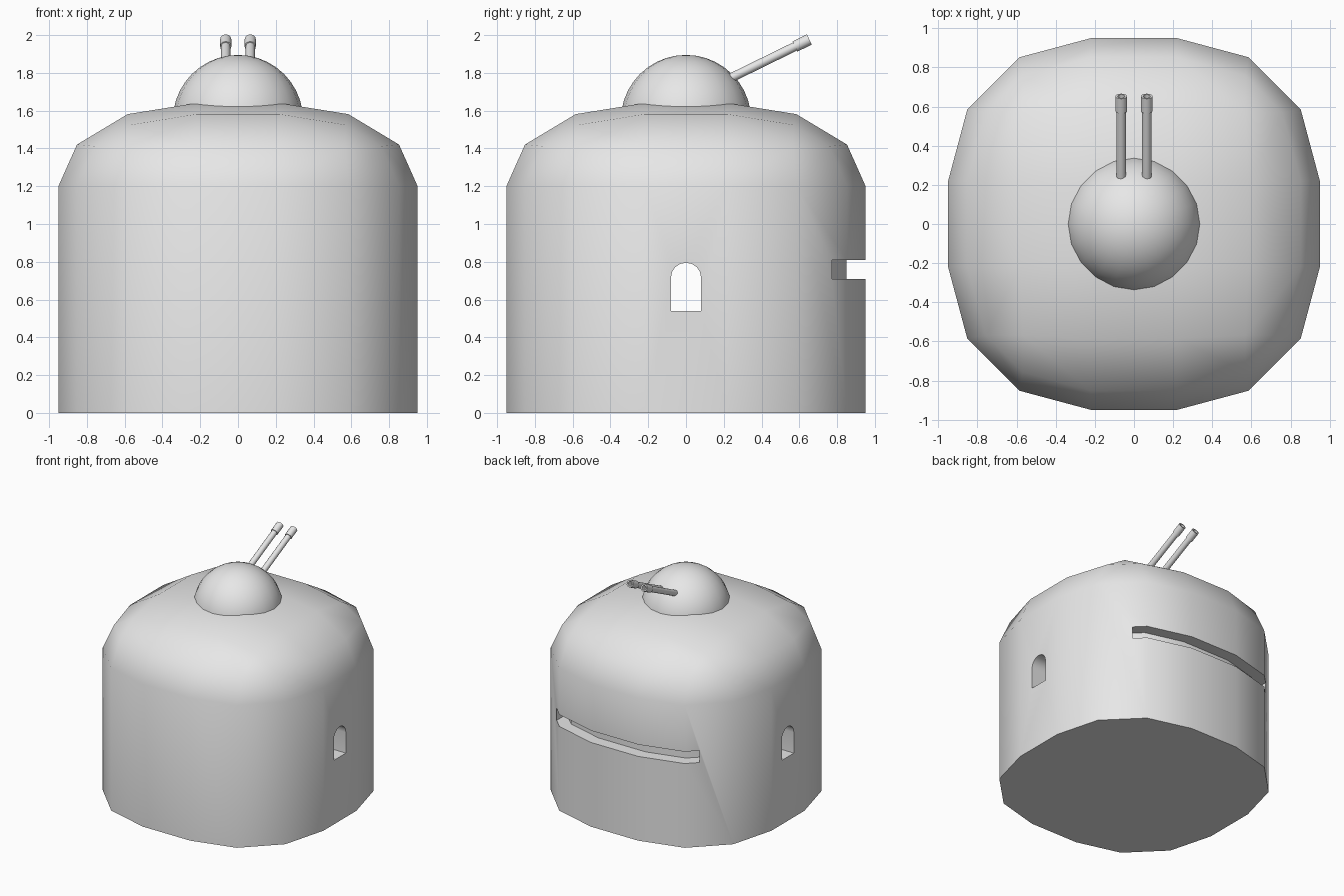
import bpy, bmesh, math
from mathutils import Vector

if "Cube" in bpy.data.objects:
    bpy.data.objects.remove(bpy.data.objects["Cube"], do_unlink=True)

grey = bpy.data.materials.new("plain grey")
grey.use_nodes = True
grey.diffuse_color = (0.8, 0.8, 0.8, 1)
grey.node_tree.nodes["Principled BSDF"].inputs["Base Color"].default_value = (0.8, 0.8, 0.8, 1)

HALF, ROUND, HEIGHT, SQUASH = 0.95, 0.73, 1.64, 0.6


def make_object(name, bm):
    bmesh.ops.recalc_face_normals(bm, faces=bm.faces)
    mesh = bpy.data.meshes.new(name)
    bm.to_mesh(mesh)
    bm.free()
    mesh.materials.append(grey)
    obj = bpy.data.objects.new(name, mesh)
    bpy.context.collection.objects.link(obj)
    return obj


def activate(obj):
    bpy.ops.object.select_all(action="DESELECT")
    obj.select_set(True)
    bpy.context.view_layer.objects.active = obj


def smooth(obj, degrees=45):
    activate(obj)
    bpy.ops.object.shade_smooth_by_angle(angle=math.radians(degrees))


def prism(name, points, sweep):
    bm = bmesh.new()
    face = bm.faces.new([bm.verts.new(p) for p in points])
    geom = bmesh.ops.extrude_face_region(bm, geom=[face])["geom"]
    bmesh.ops.translate(bm, vec=sweep, verts=[g for g in geom if isinstance(g, bmesh.types.BMVert)])
    return make_object(name, bm)


def cut(obj, cutter):
    cutter.hide_render = True
    mod = obj.modifiers.new("cut", "BOOLEAN")
    mod.operation, mod.solver, mod.object = "DIFFERENCE", "EXACT", cutter
    activate(obj)
    bpy.ops.object.modifier_apply(modifier=mod.name)
    bpy.data.objects.remove(cutter, do_unlink=True)


# Bunker body: box with broad three-step rounding on its top and corners
bm = bmesh.new()
bmesh.ops.create_cube(bm, size=2)
for v in bm.verts:
    v.co = (v.co.x * HALF, v.co.y * HALF, (v.co.z + 1) / 2 * HEIGHT / SQUASH)
edges = [e for e in bm.edges if max(v.co.z for v in e.verts) > 1]
bmesh.ops.bevel(bm, geom=edges, offset=ROUND, offset_type="OFFSET", segments=3,
                profile=0.5, affect="EDGES", clamp_overlap=False)
for v in bm.verts:
    v.co.z *= SQUASH
body = make_object("bunker_body", bm)

# Arched opening through both sides
arch = [(-2, 0.08, 0.54), (-2, -0.08, 0.54)]
for i in range(9):
    a = math.pi * (1 - i / 8)
    arch.append((-2, 0.08 * math.cos(a), 0.715 + 0.08 * math.sin(a)))
cut(body, prism("window_cutter", arch, (4, 0, 0)))

# Wrap-around slit across the back, following the wall
inner = HALF - ROUND
depth_radius = ROUND - 0.1
side = [(0.665, 0.64)]
for deg in (60, 90):
    a = math.radians(deg)
    side.append((inner + depth_radius * math.cos(a), inner + depth_radius * math.sin(a)))
plan = [(0.665, 1.2)] + side + [(-x, y) for x, y in reversed(side)] + [(-0.665, 1.2)]
cut(body, prism("slit_cutter", [(x, y, 0.71) for x, y in plan], (0, 0, 0.1)))
smooth(body)

# Turret dome
bm = bmesh.new()
bmesh.ops.create_uvsphere(bm, u_segments=20, v_segments=20, radius=0.345)
bmesh.ops.translate(bm, vec=(0, 0, 1.55), verts=bm.verts)
smooth(make_object("turret_dome", bm))

# Twin guns: lathed barrel with a thicker, hollow muzzle
start, tip = Vector((0, 0.18, 1.745)), Vector((0, 0.653, 1.977))
axis = tip - start
length = axis.length
profile = [(0, 0), (0.024, 0), (0.024, length - 0.085), (0.03, length - 0.085),
           (0.03, length), (0.019, length), (0.019, length - 0.05), (0, length - 0.05)]
for name, x in (("left_gun", 0.065), ("right_gun", -0.065)):
    bm = bmesh.new()
    verts = [bm.verts.new((r, 0, z)) for r, z in profile]
    outline = [bm.edges.new(pair) for pair in zip(verts, verts[1:])]
    bmesh.ops.spin(bm, geom=verts + outline, cent=(0, 0, 0), axis=(0, 0, 1),
                   angle=math.tau, steps=12, use_merge=False)
    bmesh.ops.remove_doubles(bm, verts=bm.verts, dist=0.0005)
    gun = make_object(name, bm)
    gun.location = start + Vector((x, 0, 0))
    gun.rotation_euler = (-math.atan2(axis.y, axis.z), 0, 0)
    smooth(gun)
